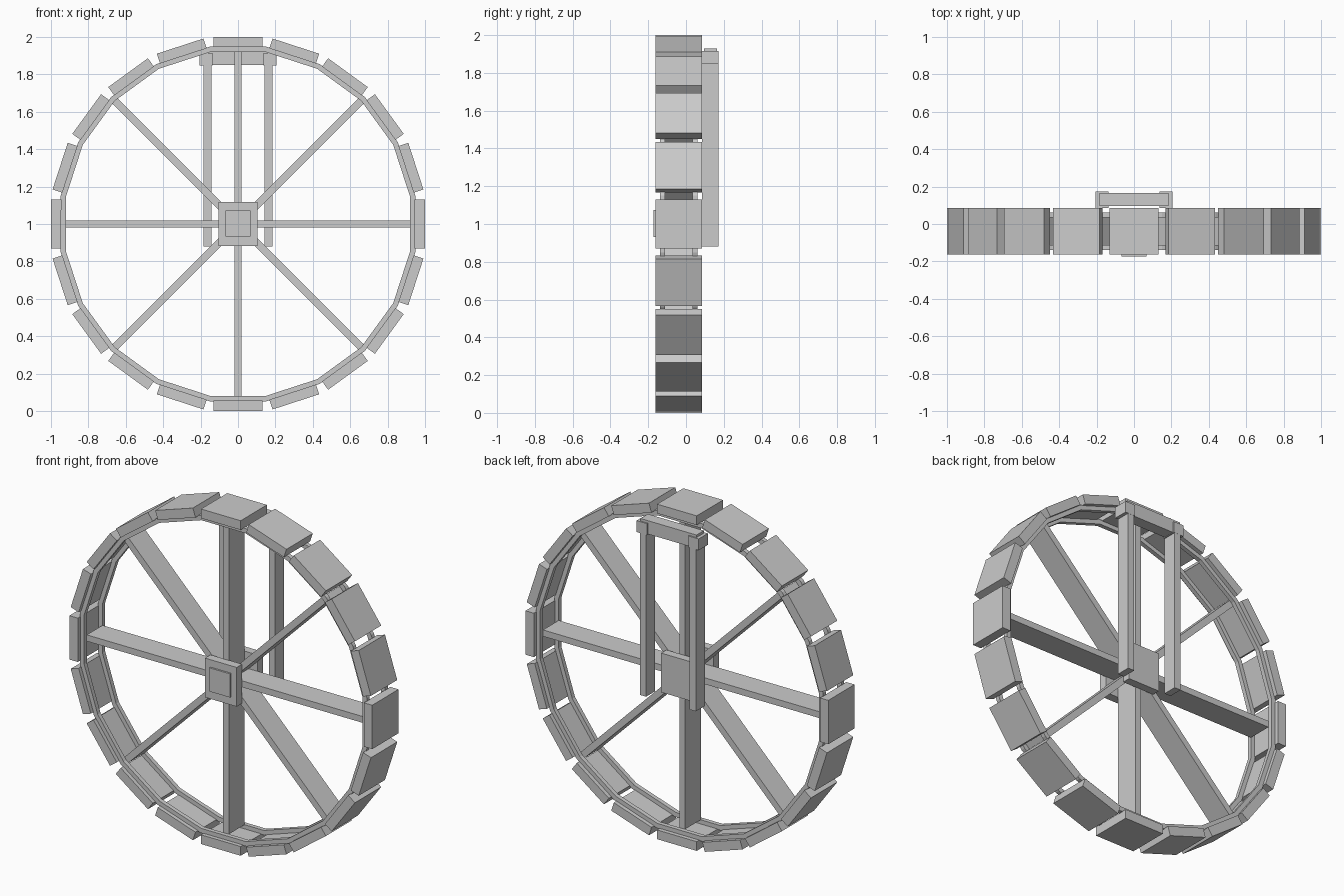
import bpy, bmesh, math
from mathutils import Matrix

if "Cube" in bpy.data.objects:
    bpy.data.objects.remove(bpy.data.objects["Cube"])

CZ = 1.0          # axle height
N = 20            # paddles and rim sides


def finish(name, bm):
    bmesh.ops.recalc_face_normals(bm, faces=bm.faces[:])
    me = bpy.data.meshes.new(name)
    bm.to_mesh(me)
    bm.free()
    ob = bpy.data.objects.new(name, me)
    bpy.context.collection.objects.link(ob)
    return ob


def box(name, x, y, z, turn=0.0):
    """Box from ranges; x and z are measured from the axle, turned about it."""
    bm = bmesh.new()
    bmesh.ops.create_cube(bm, size=1)
    mid = [(a + b) / 2 for a, b in (x, y, z)]
    size = [b - a for a, b in (x, y, z)]
    m = (Matrix.Translation((0, 0, CZ)) @ Matrix.Rotation(turn, 4, 'Y')
         @ Matrix.Translation(mid) @ Matrix.Diagonal((*size, 1)))
    bm.transform(m)
    return finish(name, bm)


def rim(name, y0, y1, inner, outer):
    """Flat-sided ring with its flats facing the paddles."""
    bm = bmesh.new()
    k = 1 / math.cos(math.pi / N)
    loops = []
    for i in range(N):
        a = (i + 0.5) * 2 * math.pi / N
        loops.append([bm.verts.new((r * k * math.sin(a), y, CZ + r * k * math.cos(a)))
                      for r, y in ((inner, y0), (outer, y0), (outer, y1), (inner, y1))])
    for i in range(N):
        p, q = loops[i], loops[(i + 1) % N]
        for j in range(4):
            bm.faces.new((p[j], p[(j + 1) % 4], q[(j + 1) % 4], q[j]))
    return finish(name, bm)


# paddles around the wheel
for i in range(N):
    box(f"paddle_{i}", (-0.131, 0.131), (-0.162, 0.086), (0.945, 1.0), i * 2 * math.pi / N)

# two rims under the paddles
rim("front_rim", -0.138, -0.112, 0.92, 0.948)
rim("back_rim", 0.035, 0.061, 0.92, 0.948)

# eight plank spokes
for i in range(8):
    box(f"spoke_{i}", (-0.019, 0.019), (-0.113, 0.036), (0, 0.92 if i % 2 == 0 else 0.931),
        i * math.pi / 4)

# hub plates and raised front cap
box("front_hub_plate", (-0.105, 0.105), (-0.162, -0.11), (-0.117, 0.117))
box("back_hub_plate", (-0.105, 0.105), (0.034, 0.084), (-0.117, 0.117))
box("hub_cap", (-0.068, 0.068), (-0.173, -0.16), (-0.068, 0.073))

# hanging frame behind the wheel
for side, s in (("left", -1), ("right", 1)):
    box(f"{side}_frame_leg", tuple(sorted((s * 0.143, s * 0.185))), (0.086, 0.172), (-0.12, 0.86))
    box(f"{side}_frame_block", tuple(sorted((s * 0.137, s * 0.205))), (0.086, 0.173), (0.847, 0.915))
box("frame_crossbar", (-0.185, 0.185), (0.095, 0.165), (0.85, 0.93))
